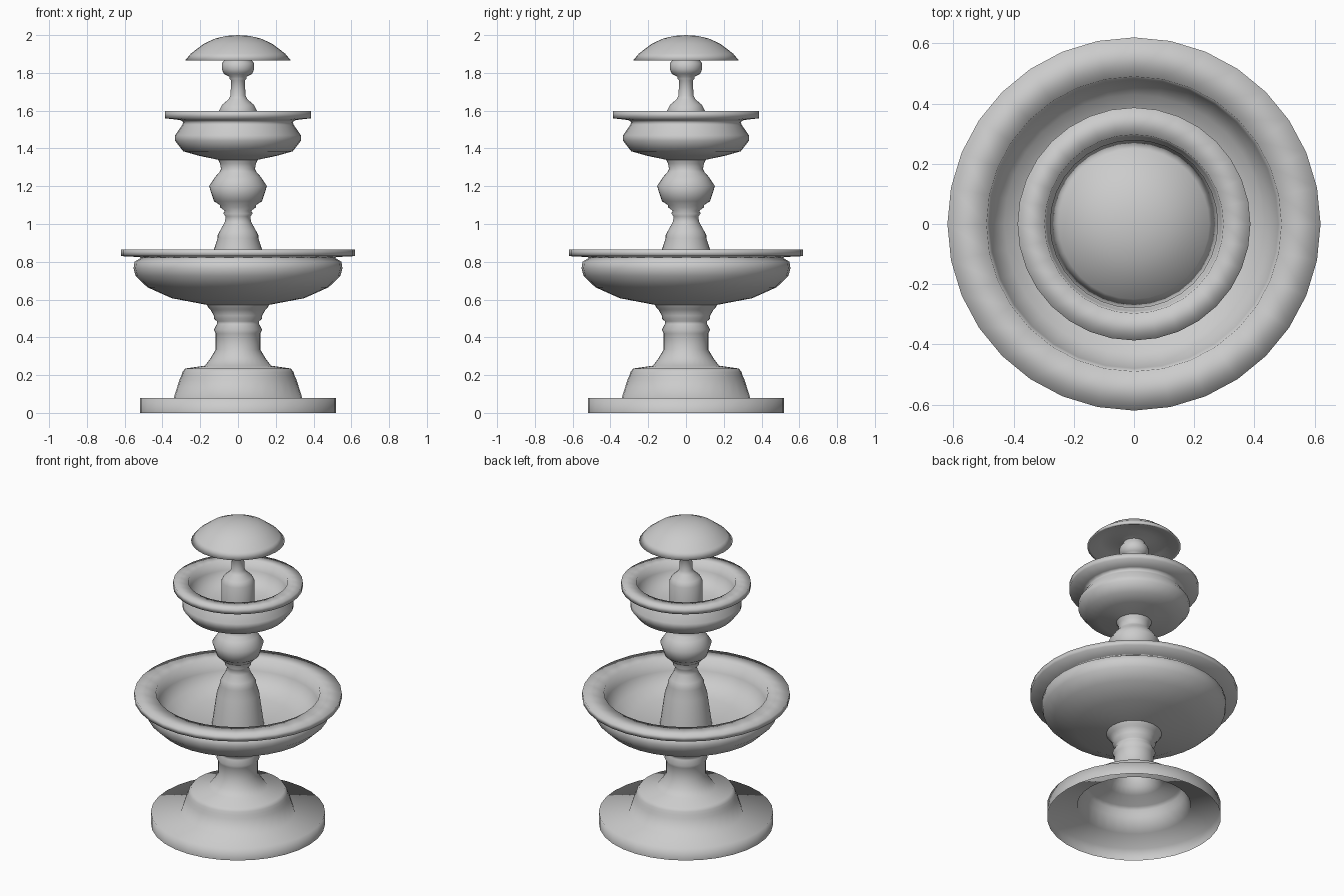
import bpy, bmesh, math

SIDES = 32


def lathe(name, profile):
    """Revolve an (r, z) profile, listed from the outside bottom upwards, about z."""
    bm = bmesh.new()
    rings = []
    for r, z in profile:
        if r == 0:
            rings.append([bm.verts.new((0, 0, z))] * SIDES)
        else:
            rings.append([bm.verts.new((r * math.cos(2 * math.pi * k / SIDES),
                                        r * math.sin(2 * math.pi * k / SIDES), z))
                          for k in range(SIDES)])
    for a, b in zip(rings, rings[1:]):
        for k in range(SIDES):
            n = (k + 1) % SIDES
            quad = list(dict.fromkeys((a[k], a[n], b[n], b[k])))
            bm.faces.new(quad).smooth = True
    mesh = bpy.data.meshes.new(name)
    bm.to_mesh(mesh)
    bm.free()
    obj = bpy.data.objects.new(name, mesh)
    bpy.context.collection.objects.link(obj)
    return obj


# hollow plinth with stepped foot and turned stem
lathe("pedestal", [
    (.52, 0), (.52, .08), (.34, .08), (.31, .175), (.30, .195), (.295, .215),
    (.28, .235), (.175, .25), (.145, .29), (.118, .335), (.118, .42),
    (.128, .44), (.112, .47), (.112, .485), (.128, .50), (.128, .515),
    (.145, .545), (.155, .555), (.165, .572)])

# large basin: outside, flat rim, inside
lathe("lower_basin", [
    (.165, .572), (.35, .607), (.48, .665), (.542, .725), (.553, .765),
    (.548, .80), (.515, .82), (.52, .825), (.62, .83), (.62, .865),
    (.49, .865), (.48, .79), (.43, .725), (.33, .685), (.155, .665)])

# baluster between the basins
lathe("middle_column", [
    (.155, .665), (.127, .865), (.108, .925), (.108, .94), (.095, .965),
    (.07, 1.01), (.065, 1.04), (.078, 1.055), (.07, 1.07), (.095, 1.088),
    (.095, 1.10), (.127, 1.12), (.153, 1.20), (.12, 1.25), (.098, 1.275),
    (.09, 1.29), (.095, 1.32), (.105, 1.34)])

# small basin
lathe("upper_basin", [
    (.105, 1.34), (.21, 1.362), (.29, 1.385), (.333, 1.44), (.333, 1.47),
    (.295, 1.525), (.29, 1.54), (.305, 1.55), (.387, 1.56), (.387, 1.597),
    (.297, 1.597), (.29, 1.54), (.25, 1.485), (.19, 1.46), (.10, 1.45)])

# slim top stem with collar
lathe("top_stem", [
    (.10, 1.45), (.10, 1.60), (.085, 1.63), (.05, 1.66), (.04, 1.68),
    (.036, 1.76), (.045, 1.77), (.045, 1.78), (.075, 1.795), (.086, 1.82),
    (.086, 1.85), (.07, 1.87), (.065, 1.885)])

# mushroom cap, hollow underneath
lathe("cap", [
    (.065, 1.885), (.13, 1.90), (.20, 1.892), (.265, 1.866), (.28, 1.866),
    (.25, 1.902), (.18, 1.955), (.12, 1.982), (.06, 1.996), (0, 2.0)])
